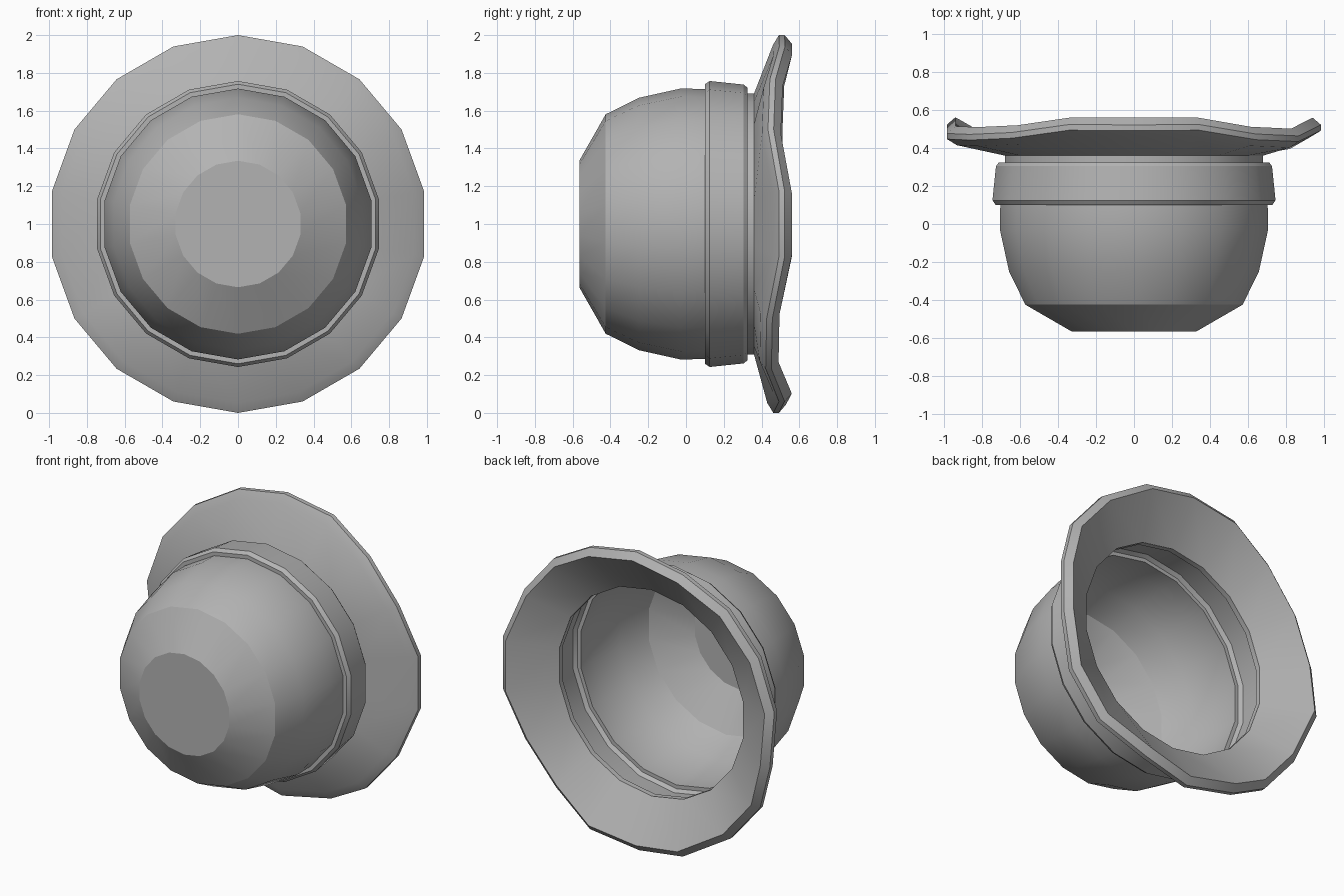
import bpy, bmesh, math

if "Cube" in bpy.data.objects:
    bpy.data.objects.remove(bpy.data.objects["Cube"])

SIDES = 18
CENTRE_Z = 1.0

# Profiles as (radius, y); the crown is a thin single skin
crown = [(0.335, -0.565), (0.581, -0.425), (0.668, -0.25), (0.717, -0.03), (0.715, 0.10)]
band = [(0.74, 0.10), (0.757, 0.125), (0.738, 0.305), (0.722, 0.325), (0.69, 0.325)]
neck = [(0.69, 0.36)]
# Brim rim, y measured from the wavy rim height
rim = [(0.947, -0.10), (1.0, -0.068), (1.0, -0.038), (0.955, 0.0)]
opening = [(0.688, 0.366)]

# Rim height at each corner, counter-clockwise from the +x side (10, 30, ... 350 degrees)
wave = [0.56, 0.502, 0.512, 0.562, 0.56, 0.562, 0.52, 0.51, 0.515,
        0.562, 0.495, 0.49, 0.56, 0.53, 0.56, 0.49, 0.495, 0.56]


def build_shell(name):
    bm = bmesh.new()
    columns = []
    for i in range(SIDES):
        a = math.radians(10 + 20 * i)
        profile = (crown + band + neck
                   + [(r, wave[i] + dy) for r, dy in rim] + opening)
        columns.append([bm.verts.new((r * math.cos(a), y, CENTRE_Z + r * math.sin(a)))
                        for r, y in profile])
    # Walls between neighbouring profiles
    for i, col in enumerate(columns):
        nxt = columns[(i + 1) % SIDES]
        for j in range(len(col) - 1):
            bm.faces.new((col[j], col[j + 1], nxt[j + 1], nxt[j]))
    # Flat crown end
    bm.faces.new([col[0] for col in columns])
    bmesh.ops.recalc_face_normals(bm, faces=bm.faces)
    mesh = bpy.data.meshes.new(name)
    bm.to_mesh(mesh)
    bm.free()
    obj = bpy.data.objects.new(name, mesh)
    bpy.context.collection.objects.link(obj)
    return obj


# Hat: crown, raised band and wavy brim
hat = build_shell("brimmed_hat")
felt = bpy.data.materials.new("dark_grey_felt")
felt.diffuse_color = (0.45, 0.45, 0.45, 1)
felt.use_nodes = True
felt.node_tree.nodes["Principled BSDF"].inputs["Base Color"].default_value = felt.diffuse_color
hat.data.materials.append(felt)
bpy.context.view_layer.objects.active = hat
hat.select_set(True)
bpy.ops.object.shade_smooth_by_angle(angle=math.radians(30))
